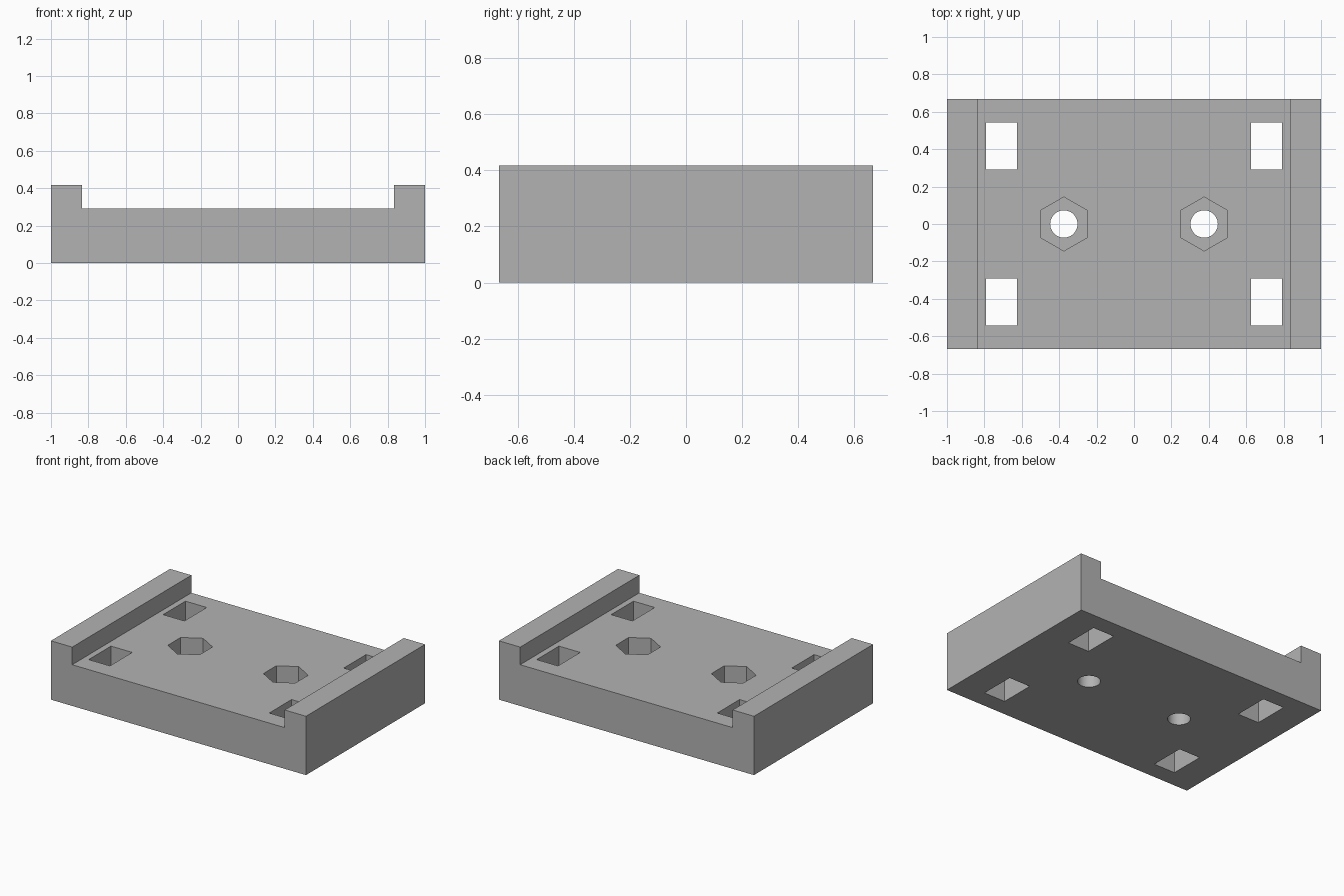
import bpy
import bmesh
from math import radians

cube = bpy.data.objects.get("Cube")
if cube:
    bpy.data.objects.remove(cube, do_unlink=True)

HALF_W, HALF_D = 1.0, 0.667
DECK, TOP, RAIL_X = 0.292, 0.417, 0.833
POCKET_FLOOR = 0.125

grey = bpy.data.materials.new("plain grey")
grey.use_nodes = True
colour = (0.45, 0.45, 0.45, 1)
grey.diffuse_color = colour
grey.node_tree.nodes["Principled BSDF"].inputs["Base Color"].default_value = colour


def extrude_profile(name, points, direction):
    """Make a solid by pushing a flat outline along a direction."""
    bm = bmesh.new()
    face = bm.faces.new([bm.verts.new(p) for p in points])
    moved = bmesh.ops.extrude_face_region(bm, geom=[face])["geom"]
    verts = [v for v in moved if isinstance(v, bmesh.types.BMVert)]
    bmesh.ops.translate(bm, verts=verts, vec=direction)
    bmesh.ops.recalc_face_normals(bm, faces=bm.faces)
    mesh = bpy.data.meshes.new(name)
    bm.to_mesh(mesh)
    bm.free()
    obj = bpy.data.objects.new(name, mesh)
    bpy.context.collection.objects.link(obj)
    return obj


def cut(target, cutter):
    """Subtract the cutter from the target, then discard it."""
    cutter.hide_render = True
    mod = target.modifiers.new("cut", 'BOOLEAN')
    mod.operation = 'DIFFERENCE'
    mod.solver = 'EXACT'
    mod.object = cutter
    bpy.context.view_layer.objects.active = target
    bpy.ops.object.modifier_apply(modifier=mod.name)
    bpy.data.objects.remove(cutter, do_unlink=True)


def prism(name, sides, radius, x, bottom, turn=0.0):
    """Upright prism cutter running out through the deck."""
    height = 1 - bottom
    bpy.ops.mesh.primitive_cylinder_add(
        vertices=sides, radius=radius, depth=height,
        location=(x, 0, bottom + height / 2), rotation=(0, 0, turn))
    bpy.context.object.name = name
    return bpy.context.object


# Block with a raised rail along each side
half = [(HALF_W, 0), (HALF_W, TOP), (RAIL_X, TOP), (RAIL_X, DECK)]
outline = half + [(-x, z) for x, z in reversed(half)]
plate = extrude_profile("mounting_plate", [(x, -HALF_D, z) for x, z in outline],
                        (0, 2 * HALF_D, 0))
plate.data.materials.append(grey)

for sx in (-1, 1):
    # Rectangular through slots near the corners
    for sy in (-1, 1):
        bpy.ops.mesh.primitive_cube_add(size=1, location=(sx * 0.708, sy * 0.417, 0))
        slot = bpy.context.object
        slot.name = "slot_cutter"
        slot.scale = (0.167, 0.25, 2)
        bpy.context.view_layer.update()
        cut(plate, slot)
    # Hexagonal nut pocket with a round bolt hole below
    cut(plate, prism("pocket_cutter", 6, 0.1443, sx * 0.375, POCKET_FLOOR))
    cut(plate, prism("bolt_hole_cutter", 48, 0.073, sx * 0.375, -1))

# Smooth only the bolt hole walls
bpy.ops.object.select_all(action='DESELECT')
plate.select_set(True)
bpy.context.view_layer.objects.active = plate
bpy.ops.object.shade_smooth_by_angle(angle=radians(30))
